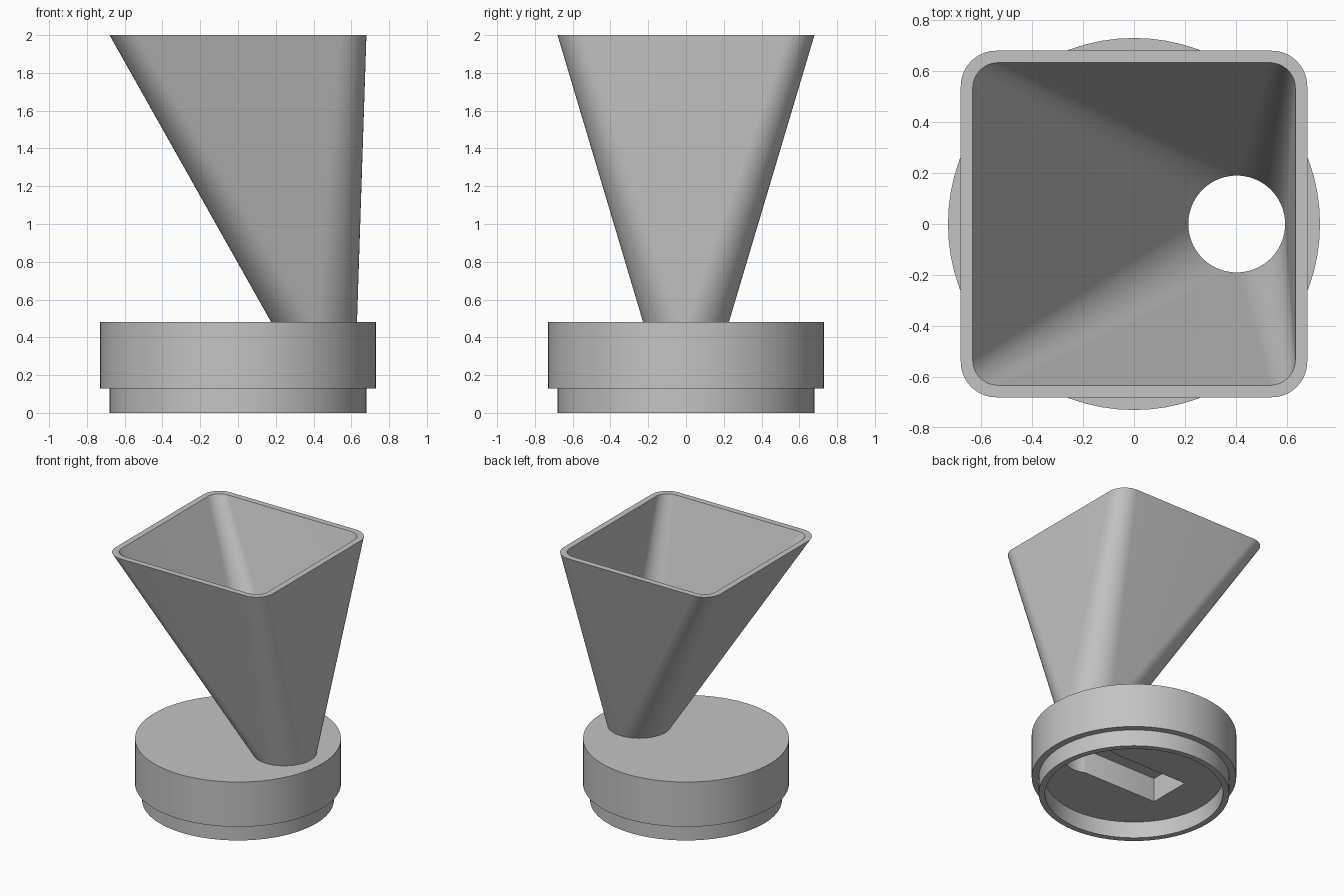
import bpy, bmesh
from math import cos, sin, pi, radians

cube = bpy.data.objects.get("Cube")
if cube:
    bpy.data.objects.remove(cube, do_unlink=True)

SEGS = 72                      # sides of every round part
HOLE_X, HOLE_R = 0.403, 0.19   # outlet position and bore
LID_TOP, LID_BOTTOM = 0.48, 0.13

grey = bpy.data.materials.new("plain grey")
grey.use_nodes = True
grey.diffuse_color = (0.55, 0.55, 0.55, 1)
grey.node_tree.nodes["Principled BSDF"].inputs["Base Color"].default_value = (0.55, 0.55, 0.55, 1)


def finish(name, bm):
    """Turn a bmesh into a named grey object."""
    bmesh.ops.remove_doubles(bm, verts=bm.verts, dist=1e-5)
    bmesh.ops.recalc_face_normals(bm, faces=bm.faces)
    mesh = bpy.data.meshes.new(name)
    bm.to_mesh(mesh)
    bm.free()
    mesh.materials.append(grey)
    obj = bpy.data.objects.new(name, mesh)
    bpy.context.collection.objects.link(obj)
    return obj


def select(obj):
    bpy.ops.object.select_all(action='DESELECT')
    obj.select_set(True)
    bpy.context.view_layer.objects.active = obj


def smooth(obj):
    select(obj)
    bpy.ops.object.shade_smooth_by_angle(angle=radians(30))


def rounded_loop(half, radius, z, cx=0):
    """Rounded square; half equal to radius gives a circle."""
    pts = []
    steps = SEGS // 4
    for q, (sx, sy) in enumerate([(1, 1), (-1, 1), (-1, -1), (1, -1)]):
        for i in range(steps + 1):
            a = (q + i / steps) * pi / 2
            pts.append((cx + sx * (half - radius) + radius * cos(a),
                        sy * (half - radius) + radius * sin(a), z))
    return pts


def skin(name, loops, cyclic=False):
    """Bridge matching loops; cap both ends unless cyclic."""
    bm = bmesh.new()
    rings = [[bm.verts.new(p) for p in loop] for loop in loops]
    pairs = list(zip(rings, rings[1:]))
    if cyclic:
        pairs.append((rings[-1], rings[0]))
    for a, b in pairs:
        for i in range(len(a)):
            j = (i + 1) % len(a)
            bm.faces.new((a[i], a[j], b[j], b[i]))
    if not cyclic:
        bm.faces.new(rings[0])
        bm.faces.new(rings[-1])
    return finish(name, bm)


def circle(r, z, cx=0):
    return rounded_loop(r, r, z, cx)


# Off-centre hopper: square mouth narrowing to a round outlet
hopper = skin("hopper", [
    circle(0.227, LID_TOP, HOLE_X),
    rounded_loop(0.68, 0.14, 2.0),
    rounded_loop(0.633, 0.10, 2.0),
    circle(HOLE_R, LID_TOP, HOLE_X)], cyclic=True)

# Lid disc with the stepped collar hanging below it
lid = skin("lid", [
    circle(0.635, LID_BOTTOM), circle(0.635, 0), circle(0.68, 0),
    circle(0.68, LID_BOTTOM), circle(0.73, LID_BOTTOM), circle(0.73, LID_TOP)])

# Cutters: outlet bore and the slot in the underside
bore = skin("bore_cutter", [circle(HOLE_R, -0.2, HOLE_X), circle(HOLE_R, 0.8, HOLE_X)])
bm = bmesh.new()
bmesh.ops.create_cube(bm, size=1)
x0, x1, z0, z1 = -0.33, HOLE_X, 0.05, 0.32
for v in bm.verts:
    v.co = (x1 if v.co.x > 0 else x0, v.co.y * 0.34, z1 if v.co.z > 0 else z0)
slot = finish("slot_cutter", bm)

for cutter in (slot, bore):
    cutter.hide_render = True
    mod = lid.modifiers.new(cutter.name, 'BOOLEAN')
    mod.operation = 'DIFFERENCE'
    mod.solver = 'EXACT'
    mod.object = cutter
    select(lid)
    bpy.ops.object.modifier_apply(modifier=mod.name)
    bpy.data.objects.remove(cutter, do_unlink=True)

for part in (hopper, lid):
    smooth(part)
